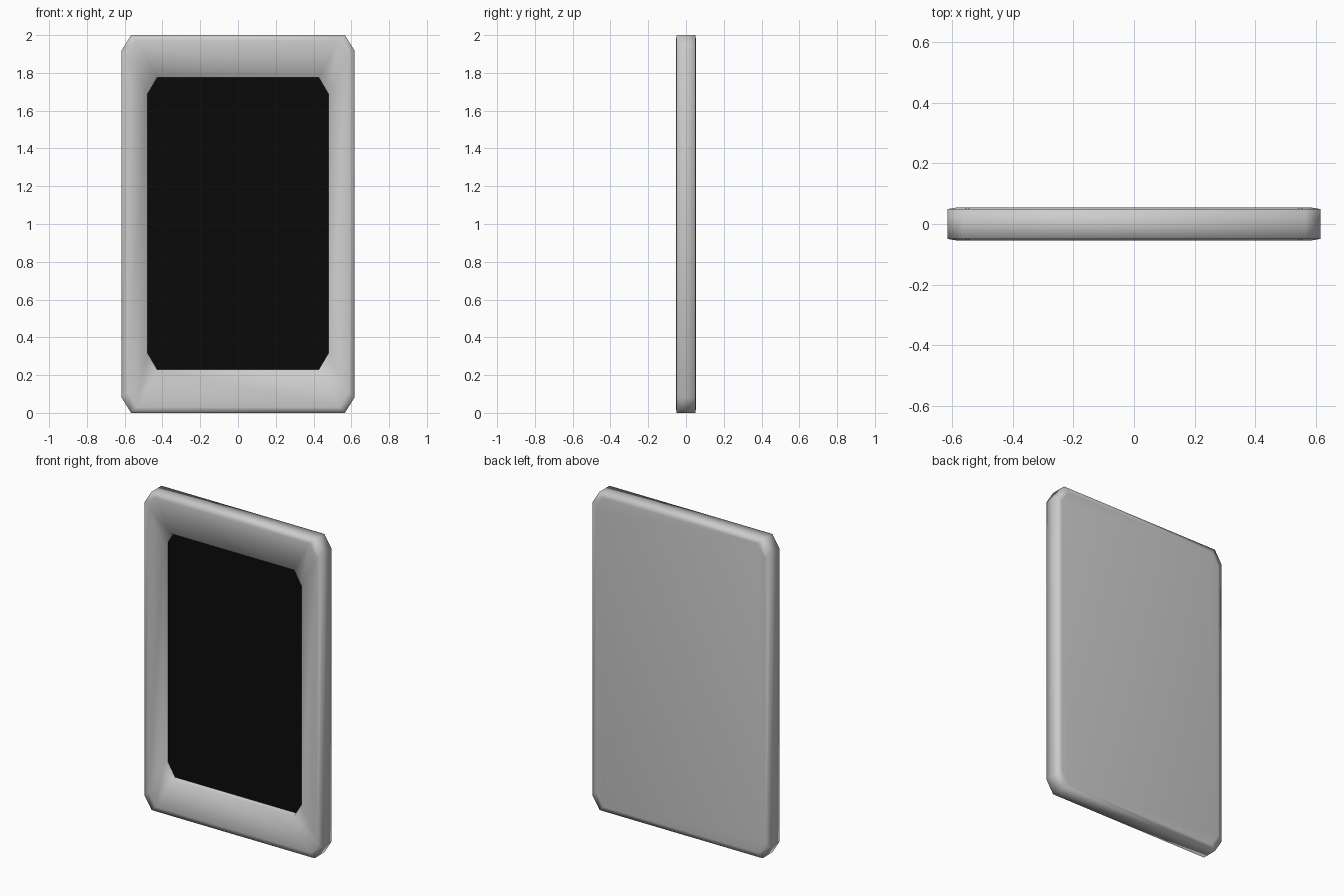
import bpy, bmesh

if "Cube" in bpy.data.objects:
    bpy.data.objects.remove(bpy.data.objects["Cube"])


def octagon(bm, hx, z0, z1, cx, cz, y):
    """Ring of 8 verts: rectangle in the XZ plane with clipped corners."""
    pts = [(-hx + cx, z0), (hx - cx, z0), (hx, z0 + cz), (hx, z1 - cz),
           (hx - cx, z1), (-hx + cx, z1), (-hx, z1 - cz), (-hx, z0 + cz)]
    return [bm.verts.new((x, y, z)) for x, z in pts]


def bridge(bm, a, b):
    for i in range(8):
        j = (i + 1) % 8
        bm.faces.new((a[i], a[j], b[j], b[i]))


def finish(bm, name, smooth):
    bmesh.ops.recalc_face_normals(bm, faces=bm.faces)
    me = bpy.data.meshes.new(name)
    bm.to_mesh(me)
    bm.free()
    for p in me.polygons:
        p.use_smooth = smooth
    ob = bpy.data.objects.new(name, me)
    bpy.context.collection.objects.link(ob)
    return ob


SCREEN = (0.478, 0.23, 1.775, 0.05, 0.085)
FLOOR_Y = -0.012

# tablet shell: screen recess, front bezel, soft rim, back
bm = bmesh.new()
rings = [octagon(bm, *SCREEN, FLOOR_Y),
         octagon(bm, *SCREEN, -0.054)]
for inset, y in [(0.03, -0.054), (0, -0.049), (0, 0), (0, 0.049), (0.03, 0.054)]:
    rings.append(octagon(bm, 0.616 - inset, inset, 2 - inset, 0.05, 0.08, y))
for a, b in zip(rings, rings[1:]):
    bridge(bm, a, b)
bm.faces.new(rings[-1])
bm.faces.new(rings[0][::-1])
finish(bm, "tablet_body", True)

# black screen at the bottom of the recess
bm = bmesh.new()
front = octagon(bm, *SCREEN, FLOOR_Y - 0.002)
back = octagon(bm, *SCREEN, FLOOR_Y + 0.002)
bridge(bm, front, back)
bm.faces.new(front)
bm.faces.new(back[::-1])
screen = finish(bm, "screen", False)
mat = bpy.data.materials.new("black_glass")
mat.diffuse_color = (0.003, 0.003, 0.003, 1)
mat.use_nodes = True
mat.node_tree.nodes["Principled BSDF"].inputs["Base Color"].default_value = mat.diffuse_color
screen.data.materials.append(mat)
